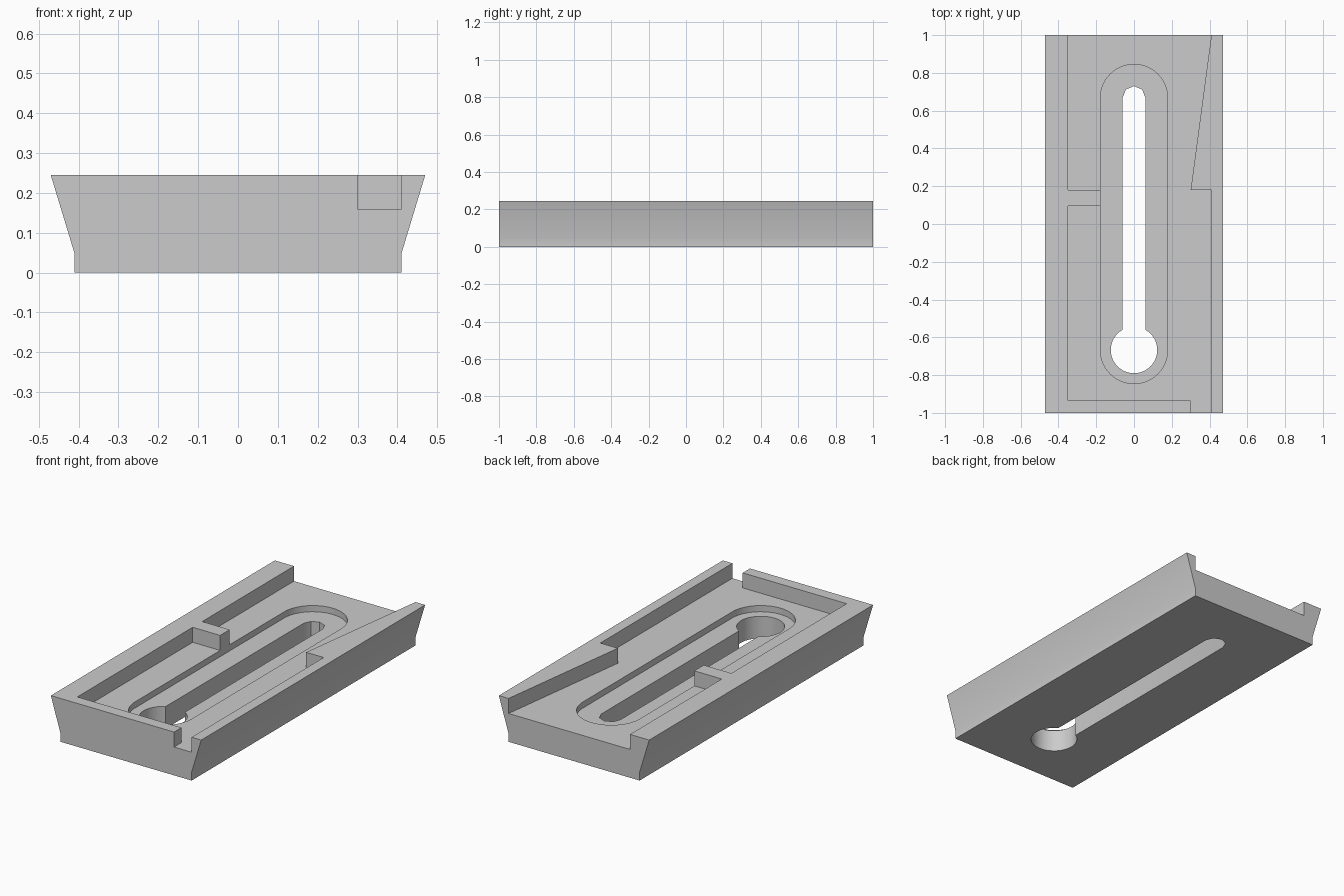
import bpy, bmesh, math
from mathutils import Vector

cube = bpy.data.objects.get("Cube")
if cube:
    bpy.data.objects.remove(cube, do_unlink=True)

TOP, FLOOR, RECESS = 0.245, 0.16, 0.125   # heights of rim, pocket floor and slot recess
END = 0.667                               # distance of slot end centres from the middle

grey = bpy.data.materials.new("light grey")
grey.use_nodes = True
colour = (0.6, 0.6, 0.6, 1)
grey.diffuse_color = colour
grey.node_tree.nodes["Principled BSDF"].inputs["Base Color"].default_value = colour


def prism(name, points, sweep):
    """Extrude a closed outline of 3D points along the sweep vector."""
    bm = bmesh.new()
    face = bm.faces.new([bm.verts.new(p) for p in points])
    new = bmesh.ops.extrude_face_region(bm, geom=[face])["geom"]
    bmesh.ops.translate(bm, vec=Vector(sweep),
                        verts=[v for v in new if isinstance(v, bmesh.types.BMVert)])
    bmesh.ops.recalc_face_normals(bm, faces=bm.faces)
    mesh = bpy.data.meshes.new(name)
    bm.to_mesh(mesh)
    bm.free()
    mesh.materials.append(grey)
    obj = bpy.data.objects.new(name, mesh)
    bpy.context.collection.objects.link(obj)
    return obj


def arc(cy, r, start, end, steps):
    angles = [math.radians(start + (end - start) * i / steps) for i in range(steps + 1)]
    return [(r * math.cos(a), cy + r * math.sin(a)) for a in angles]


def cut(target, name, outline, bottom):
    """Cut an outline down from above the rim to the given height."""
    cutter = prism(name, [(x, y, bottom) for x, y in outline], (0, 0, 0.4 - bottom))
    cutter.hide_render = True
    mod = target.modifiers.new(name, "BOOLEAN")
    mod.operation, mod.solver, mod.object = "DIFFERENCE", "EXACT", cutter
    bpy.context.view_layer.objects.active = target
    bpy.ops.object.modifier_apply(modifier=name)
    bpy.data.objects.remove(cutter, do_unlink=True)


# Plate with flared sides
half = [(0.41, 0), (0.41, 0.047), (0.47, TOP)]
section = half + [(-x, z) for x, z in reversed(half)]
plate = prism("mounting_plate", [(x, -1, z) for x, z in section], (0, 2, 0))

# Pocket with a cross rib, a slanted wall, a front notch and an open back
cut(plate, "pocket", [
    (0.30, -1.1), (0.41, -1.1), (0.41, 0.18), (0.30, 0.18), (0.423, 1.1),
    (-0.35, 1.1), (-0.35, 0.18), (-0.17, 0.18), (-0.17, 0.095),
    (-0.35, 0.095), (-0.35, -0.935), (0.30, -0.935)], FLOOR)

# Rounded recess around the slot
cut(plate, "slot_recess",
    arc(END, 0.178, 0, 180, 24) + arc(-END, 0.178, 180, 360, 24), RECESS)

# Keyhole: a narrow slot running into a round hole
cut(plate, "slot", arc(0.67, 0.06, 0, 180, 4) + [(-0.06, -END), (0.06, -END)], -0.1)
cut(plate, "round_hole", arc(-END, 0.123, 0, 352.5, 47), -0.1)

bpy.ops.object.select_all(action="DESELECT")
plate.select_set(True)
bpy.context.view_layer.objects.active = plate
bpy.ops.object.shade_smooth_by_angle(angle=math.radians(30))
